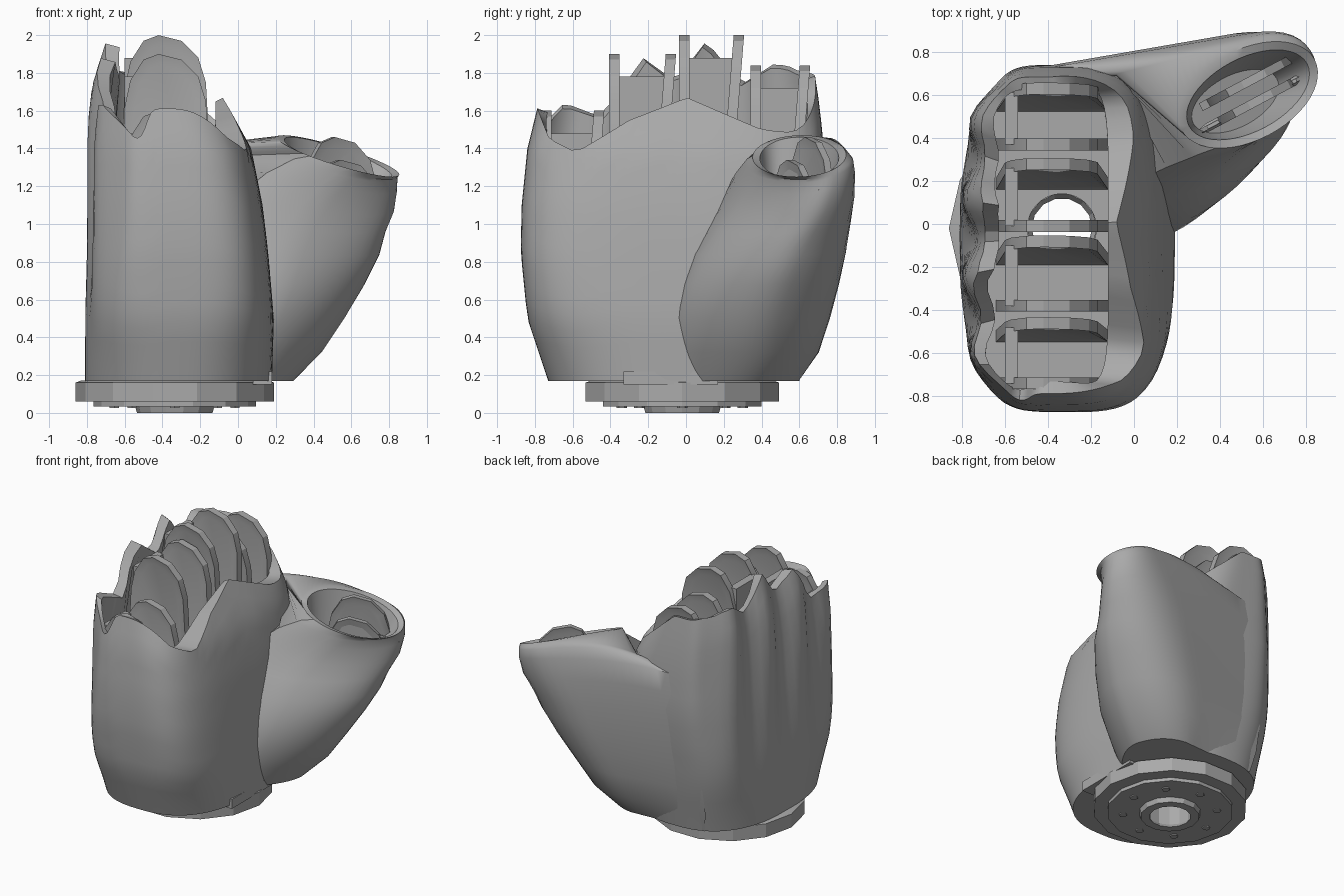
import bpy, bmesh, math
from math import sin, cos, pi, exp, radians
from mathutils import Vector

if "Cube" in bpy.data.objects:
    bpy.data.objects.remove(bpy.data.objects["Cube"])

grey = bpy.data.materials.new("matte grey")
grey.use_nodes = True
GREY = (0.4, 0.4, 0.4, 1)
grey.diffuse_color = GREY
grey.node_tree.nodes["Principled BSDF"].inputs["Base Color"].default_value = GREY


def finish(bm, name, angle=32):
    bmesh.ops.recalc_face_normals(bm, faces=bm.faces)
    mesh = bpy.data.meshes.new(name)
    bm.to_mesh(mesh)
    bm.free()
    mesh.materials.append(grey)
    obj = bpy.data.objects.new(name, mesh)
    bpy.context.collection.objects.link(obj)
    bpy.ops.object.select_all(action='DESELECT')
    obj.select_set(True)
    bpy.context.view_layer.objects.active = obj
    bpy.ops.object.shade_smooth_by_angle(angle=radians(angle))
    return obj


def loft(name, rings, closed=False, angle=32):
    """Skin a stack of point rings."""
    bm = bmesh.new()
    rows = [[bm.verts.new(p) for p in ring] for ring in rings]
    n = len(rows[0])
    pairs = list(zip(rows, rows[1:]))
    if closed:
        pairs.append((rows[-1], rows[0]))
    for a, b in pairs:
        for i in range(n):
            j = (i + 1) % n
            bm.faces.new((a[i], a[j], b[j], b[i]))
    if not closed:
        bm.faces.new(rows[0])
        bm.faces.new(rows[-1])
    return finish(bm, name, angle)


def interp(table, v):
    """Piecewise linear lookup; every row is (key, values...)."""
    if v <= table[0][0]:
        return table[0][1:]
    for lo, hi in zip(table, table[1:]):
        if v <= hi[0]:
            f = (v - lo[0]) / (hi[0] - lo[0])
            return [p + (q - p) * f for p, q in zip(lo[1:], hi[1:])]
    return table[-1][1:]


def smooth(v, lo, hi):
    f = max(0, min(1, (v - lo) / (hi - lo)))
    return f * f * (3 - 2 * f)


# Palm shell: height, back x, palm x, little finger side y, thumb side y
BODY = [(0.17, -0.81, 0.18, -0.73, 0.6), (0.5, -0.81, 0.19, -0.84, 0.67),
        (0.85, -0.8, 0.16, -0.875, 0.72), (1.1, -0.8, 0.13, -0.87, 0.74),
        (1.4, -0.8, 0.07, -0.84, 0.73), (1.6, -0.79, -0.04, -0.79, 0.71),
        (1.75, -0.77, -0.13, -0.76, 0.69), (2.0, -0.69, -0.15, -0.72, 0.64)]
PALM_RIM = [(-0.82, 1.64), (-0.7, 1.45), (-0.55, 1.38), (-0.3, 1.55),
            (0, 1.67), (0.4, 1.5), (0.75, 1.46)]
BACK_RIM = [(-0.8, 1.5), (-0.66, 1.64), (-0.46, 1.57), (-0.25, 1.88),
            (-0.07, 1.76), (0.12, 1.97), (0.3, 1.74), (0.5, 1.85), (0.75, 1.8)]
STEPS = 96


def body_point(i, z, inner=False):
    xb, xp, y0, y1 = interp(BODY, z)
    t = 2 * pi * i / STEPS
    n = 2.5 + 1.1 * smooth(z, 0.1, 0.8)  # corners are rounder near the wrist
    if inner:
        xb, xp, y0, y1, n = xb + 0.08, -0.12, y0 + 0.06, y1 - 0.06, 6
    r = (abs(cos(t)) ** n + abs(sin(t)) ** n) ** (-1 / n)
    x = (xb + xp) / 2 + r * cos(t) * (xp - xb) / 2
    y = (y0 + y1) / 2 + r * sin(t) * (y1 - y0) / 2
    # finger grooves down the back of the hand
    groove = 0.5 - 0.5 * cos(2 * pi * (y - 0.12) / 0.37)
    x += 0.07 * groove * smooth(-x, 0.45, 0.75) * smooth(z, 0.25, 1.6)
    return Vector((x, y, z))


def rim_height(i):
    p = body_point(i, 1.55)
    back = smooth(-p.x, 0.45, 0.7)
    palm = interp(PALM_RIM, p.y)[0]
    # raised edge beside the index finger, notch beside the little finger
    palm += 0.32 * smooth(p.y, 0.5, 0.68) * smooth(-p.x, 0, 0.35)
    notch = 0.12 * exp(-((p.x + 0.53) / 0.06) ** 2) * smooth(-p.y, 0.6, 0.75)
    return palm * (1 - back) + interp(BACK_RIM, p.y)[0] * back - notch


FLOOR, CX, CY, HOLE = 0.85, -0.335, -0.02, 0.16
tops = [rim_height(i) for i in range(STEPS)]
LEVELS = 14


def hole_ring(z):
    return [Vector((CX + HOLE * cos(2 * pi * i / STEPS),
                    CY + HOLE * sin(2 * pi * i / STEPS), z)) for i in range(STEPS)]


shell = [[body_point(i, 0.17 + (tops[i] - 0.17) * k / LEVELS) for i in range(STEPS)]
         for k in range(LEVELS + 1)]
for f in (0.0, 0.4, 1.0):
    shell.append([body_point(i, (tops[i] - 0.02) * (1 - f) + FLOOR * f, True)
                  for i in range(STEPS)])
shell += [hole_ring(FLOOR), hole_ring(0.17)]
loft("palm_shell", shell, closed=True)

# Thumb base: height, tilt, centre x, centre y, half length, half width, turn,
# and the x where its web meets the side of the palm (0 for the open socket)
THUMB = [(0.17, 0, -0.1, 0.25, 0.41, 0.32, 22, -0.55),
         (0.32, 0, -0.03, 0.3, 0.49, 0.37, 20, -0.58),
         (0.5, 0, 0.04, 0.33, 0.54, 0.4, 18, -0.58),
         (0.68, 0, 0.11, 0.38, 0.58, 0.39, 18, -0.58),
         (0.85, 0.02, 0.16, 0.43, 0.61, 0.37, 18, -0.58),
         (1.0, 0.05, 0.21, 0.48, 0.6, 0.33, 20, -0.58),
         (1.14, 0.09, 0.29, 0.53, 0.57, 0.29, 22, -0.58),
         (1.27, 0.11, 0.39, 0.57, 0.49, 0.25, 25, -0.55),
         (1.33, 0.11, 0.46, 0.59, 0.42, 0.23, 27, -0.25),
         (1.345, 0.11, 0.48, 0.59, 0.4, 0.22, 27, -0.08),
         (1.36, 0.11, 0.53, 0.6, 0.35, 0.21, 28, 0),
         (1.35, 0.11, 0.53, 0.6, 0.31, 0.17, 28, 0),
         (1.08, 0.05, 0.47, 0.57, 0.22, 0.12, 28, 0)]


def thumb_ring(z, tilt, cx, cy, a, b, turn, web):
    ring, w = [], radians(turn)
    for i in range(48):
        t = 2 * pi * i / 48
        u, v = a * cos(t), b * sin(t)
        if web and i < 12:
            # fuller outer back corner
            n = 2.4
            r = (cos(t) ** n + sin(t) ** n) ** (-1 / n)
            u, v = u * r, v * r
        elif web and i > 36:
            # hollow towards the palm
            v *= 1 - 0.18 * cos(t)
        ring.append(Vector((cx + u * cos(w) - v * sin(w), cy + u * sin(w) + v * cos(w),
                            z - tilt * cos(t + radians(45)))))
    if web:
        # straight web from the palm's side, tangent to the thumb
        side = interp(BODY, z)[3] - 0.035
        slope = lambda i: (ring[i].y - side) / (ring[i].x - web)
        k = max((i for i in range(20) if ring[i].x > 0), key=slope)
        tx, ty = ring[k].x, ring[k].y
        for i in range(k, 48):
            p = ring[i]
            if i <= 24:
                f = (i - k) / (24 - k)
                p.x, p.y = tx + (web - tx) * f, ty + (side - ty) * f
            elif i <= 29:
                p.x, p.y = web + (-0.08 - web) * (i - 24) / 5, side - 0.01
            else:
                p.x = max(p.x, -0.08)
    return ring


loft("thumb_socket", [thumb_ring(*s) for s in THUMB], angle=40)


def box(name, x0, x1, y0, y1, z0, z1):
    bm = bmesh.new()
    bmesh.ops.create_cube(bm, size=1)
    for v in bm.verts:
        v.co = Vector(((x0 + x1) / 2 + v.co.x * (x1 - x0),
                       (y0 + y1) / 2 + v.co.y * (y1 - y0),
                       (z0 + z1) / 2 + v.co.z * (z1 - z0)))
    return finish(bm, name)


# Knuckle brackets: arched plates with recessed cheeks, some leaning
ARCH = [(-0.6, -0.28), (-0.57, -0.14), (-0.5, -0.03), (-0.42, 0), (-0.3, -0.03),
        (-0.21, -0.12), (-0.17, -0.25)]


def arch_plate(name, y, top, base=FLOOR, lean=0.0, thick=0.055):
    outline = [(-0.64, base - top)] + ARCH + [(-0.12, base - top)]
    bm = bmesh.new()
    sides = [[bm.verts.new((x, y + s * thick / 2 + lean * z, top + z)) for x, z in outline]
             for s in (-1, 1)]
    cheeks = [bm.faces.new(side) for side in sides]
    n = len(outline)
    for i in range(n):
        j = (i + 1) % n
        bm.faces.new((sides[0][i], sides[0][j], sides[1][j], sides[1][i]))
    bmesh.ops.recalc_face_normals(bm, faces=bm.faces)
    bmesh.ops.inset_individual(bm, faces=cheeks, thickness=0.05, depth=-0.012)
    return finish(bm, name, 25)


FINGERS = [("little", -0.74, -0.46, 1.6), ("ring", -0.38, -0.08, 1.9),
           ("middle", -0.01, 0.28, 2.0), ("index", 0.37, 0.63, 1.84)]
for finger, ya, yb, top in FINGERS:
    arch_plate(finger + "_knuckle_plate_a", ya, top)
    arch_plate(finger + "_knuckle_plate_b", yb, top, lean=0.08)
    # back wall joining the pair
    box(finger + "_knuckle_web", -0.6, -0.54, ya, yb - 0.02, FLOOR, top - 0.12)

# Thumb hinge: the same arches, turned and set inside the socket
TURN = radians(28)
for side, x, y, top in (("back", 0.54, 0.665, 1.46), ("front", 0.57, 0.57, 1.34)):
    hinge = arch_plate("thumb_hinge_plate_" + side, 0, top, base=1.16, thick=0.04)
    hinge.location = (x + 0.38 * cos(TURN), y + 0.38 * sin(TURN), 0)
    hinge.rotation_euler.z = TURN

# Wrist mount: stepped, faceted ring with a through hole
MOUNT = [(HOLE, 0.2), (0.5, 0.17), (0.525, 0.16), (0.525, 0.06), (0.43, 0.06),
         (0.43, 0.035), (0.21, 0.035), (0.2, 0), (0.14, 0), (HOLE, 0.03)]
loft("wrist_mount", [[(CX + r * cos(2 * pi * i / 14), CY + r * sin(2 * pi * i / 14), z)
                      for i in range(14)] for r, z in MOUNT], closed=True, angle=20)
box("wrist_tab", 0.08, 0.18, -0.33, 0.17, 0.15, 0.22)

# Bolt heads under the wrist
for i in range(8):
    t = 2 * pi * i / 8
    bm = bmesh.new()
    bmesh.ops.create_cone(bm, cap_ends=True, segments=6, radius1=0.028,
                          radius2=0.028, depth=0.016)
    bmesh.ops.translate(bm, verts=bm.verts,
                        vec=(CX + 0.32 * cos(t), CY + 0.32 * sin(t), 0.035))
    finish(bm, "wrist_bolt_%d" % (i + 1))
